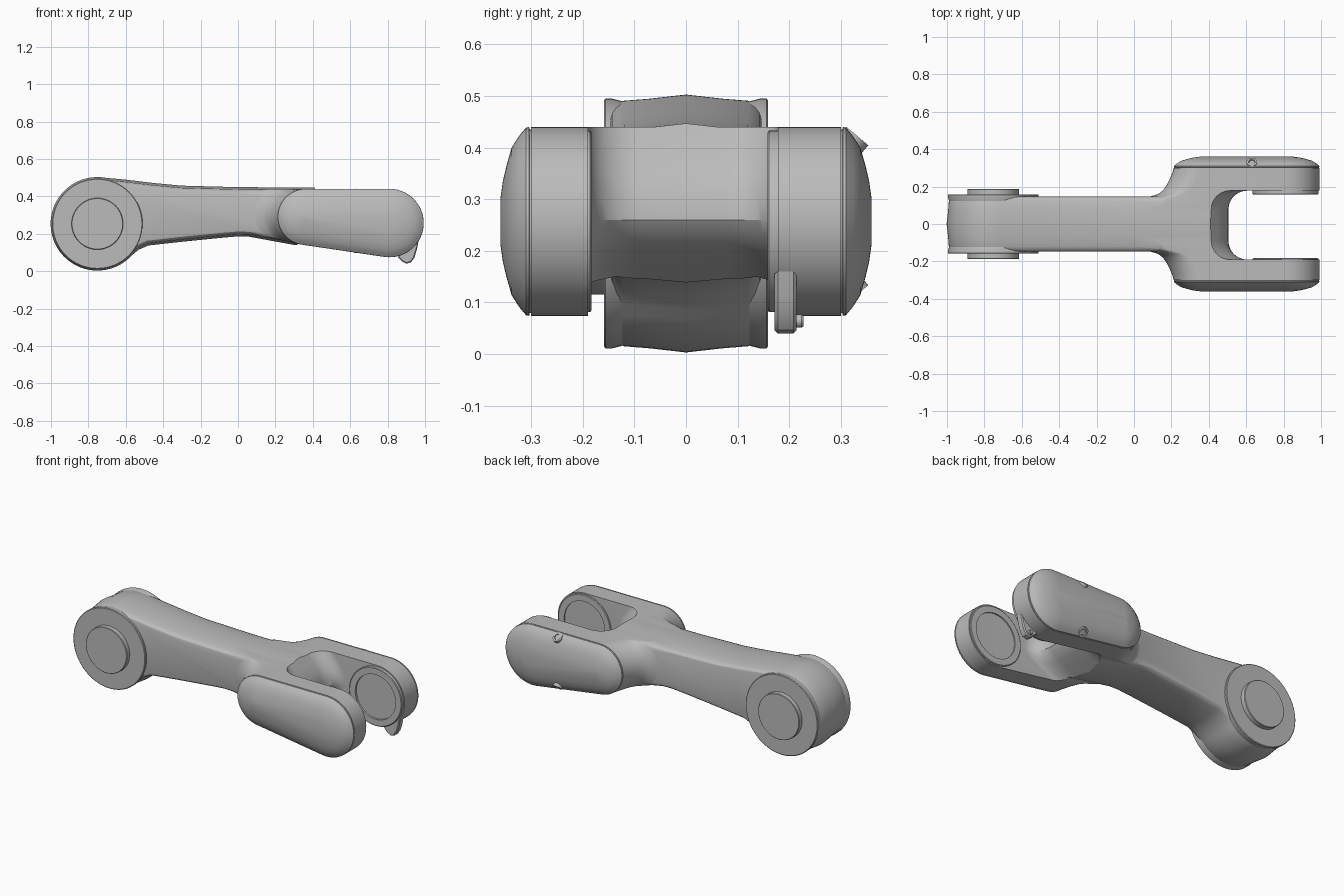
import bpy, bmesh, math
from mathutils import Vector

if "Cube" in bpy.data.objects:
    bpy.data.objects.remove(bpy.data.objects["Cube"])

grey = bpy.data.materials.new("light_grey")
grey.use_nodes = True
GREY = (0.5, 0.5, 0.5, 1)
grey.diffuse_color = GREY
grey.node_tree.nodes["Principled BSDF"].inputs["Base Color"].default_value = GREY


def loft(name, rings):
    """Skin a list of equal-length point rings and cap both ends."""
    bm = bmesh.new()
    loops = [[bm.verts.new(p) for p in ring] for ring in rings]
    n = len(loops[0])
    for a, b in zip(loops, loops[1:]):
        for i in range(n):
            j = (i + 1) % n
            bm.faces.new((a[i], a[j], b[j], b[i]))
    bm.faces.new(loops[0])
    bm.faces.new(loops[-1])
    bmesh.ops.recalc_face_normals(bm, faces=bm.faces)
    mesh = bpy.data.meshes.new(name)
    bm.to_mesh(mesh)
    bm.free()
    mesh.materials.append(grey)
    obj = bpy.data.objects.new(name, mesh)
    bpy.context.collection.objects.link(obj)
    return obj


def activate(obj):
    bpy.ops.object.select_all(action='DESELECT')
    obj.select_set(True)
    bpy.context.view_layer.objects.active = obj


def smooth(obj, angle=28):
    activate(obj)
    bpy.ops.object.shade_smooth_by_angle(angle=math.radians(angle))


def combine(obj, other, operation):
    activate(obj)
    mod = obj.modifiers.new(operation.lower(), 'BOOLEAN')
    mod.operation, mod.object, mod.solver = operation, other, 'EXACT'
    bpy.ops.object.modifier_apply(modifier=mod.name)
    bpy.data.objects.remove(other)


def arc(cx, cz, r, start, end, n):
    steps = [math.radians(start + (end - start) * i / n) for i in range(n + 1)]
    return [(cx + r * math.cos(a), cz + r * math.sin(a)) for a in steps]


def at_y(outline, y):
    return [(x, y, z) for x, z in outline]


def turned(name, cx, cz, profile, n=64):
    """Round part about a y axis; profile is (y, radius) pairs."""
    obj = loft(name, [at_y(arc(cx, cz, r, 0, 360 - 360 / n, n - 1), y)
                      for y, r in profile])
    smooth(obj)
    return obj


def inset(outline, d):
    """Shrink a counterclockwise outline along its averaged normals."""
    pts = [Vector(p) for p in outline]
    result = []
    for i, p in enumerate(pts):
        t = (p - pts[i - 1]).normalized() + (pts[(i + 1) % len(pts)] - p).normalized()
        t.normalize()
        result.append((p.x - t.y * d, p.y + t.x * d))
    return result


def mirrored(layers):
    """Layers outward from the centre become a full stack across y."""
    return [(-y, *v) for y, *v in reversed(layers)] + [(y, *v) for y, *v in layers]


# Beam with the round pivot end and a slight central ridge
PIVOT = (-0.752, 0.253)
beam_outline = arc(*PIVOT, 0.25, 80, 318, 40) + [
    (-0.53, 0.115), (-0.48, 0.137), (-0.3, 0.157), (-0.1, 0.177), (0, 0.186),
    (0.06, 0.184), (0.3, 0.14), (0.55, 0.11), (0.55, 0.447), (0.4, 0.447),
    (0, 0.449), (-0.3, 0.457), (-0.45, 0.471), (-0.6, 0.489)]
beam_layers = mirrored([(0.07, 0.008), (0.12, 0.012), (0.135, 0.018), (0.143, 0.026),
                        (0.146, 0.036)])
beam_layers.insert(len(beam_layers) // 2, (0, 0))
body = loft("arm_body", [at_y(inset(beam_outline, d), y) for y, d in beam_layers])

# Fork: capsule sections whose left end sweeps out into the two arms
EYE = (0.81, 0.257)
EYE_R = 0.183


def capsule(left, d=0):
    bottom = 0.14 + max(0, 0.21 - left) * 0.25
    r = (0.44 - bottom) / 2
    return (arc(left + r, bottom + r, r - d, 90, 262, 24)
            + arc(*EYE, EYE_R - d, 262, 450, 28))


fork_layers = mirrored([(0.1, 0.02), (0.135, 0.05), (0.148, 0.09), (0.16, 0.128),
                        (0.18, 0.155), (0.21, 0.176), (0.25, 0.195), (0.28, 0.207),
                        (0.3, 0.212)])
fork = loft("fork", [at_y(capsule(left), y) for y, left in fork_layers])
combine(body, fork, 'UNION')

# Slot between the arms, with rounded corners and a bulging crotch


def slot_ring(z, tip):
    r, front, back = 0.1, -0.19, 0.178
    pts = [(1.3, back)] + arc(tip + r, back - r, r, 90, 180, 12)
    pts += arc(tip + r, front + r, r, 180, 270, 12) + [(1.3, front)]
    return [(x, y, z) for x, y in pts]


slot = loft("slot_cutter", [slot_ring(z, tip) for z, tip in (
    (-0.05, 0.05), (0.13, 0.29), (0.17, 0.38), (0.2, 0.44), (0.23, 0.485), (0.26, 0.505),
    (0.3, 0.503), (0.35, 0.482), (0.4, 0.445), (0.45, 0.405), (0.55, 0.33))])
slot.hide_render = True
combine(body, slot, 'DIFFERENCE')
smooth(body)

for side, label in ((1, "back"), (-1, "front")):
    # Domed cover on the outside of each fork arm, with a seam groove
    cover = loft(label + "_cover", [at_y(capsule(0.212, d), side * y) for y, d in (
        (0.296, 0.005), (0.303, 0.005), (0.304, 0), (0.31, 0.001), (0.324, 0.018),
        (0.338, 0.04), (0.348, 0.075), (0.355, 0.105), (0.36, 0.14))])
    smooth(cover)

    # Pivot flange and raised boss
    turned(label + "_flange", *PIVOT, [(side * 0.12, 0.236), (side * 0.143, 0.242),
                                       (side * 0.156, 0.242), (side * 0.159, 0.238)])
    turned(label + "_boss", *PIVOT, [(side * 0.15, 0.138), (side * 0.185, 0.138),
                                     (side * 0.188, 0.135)])

    # Bearing ring with a shallow recess on the inside of each arm
    face = 0.158 if side > 0 else 0.183
    turned(label + "_bearing_ring", *EYE, [
        (side * 0.22, 0.176), (side * (face + 0.003), 0.176), (side * face, 0.172),
        (side * face, 0.135), (side * (face + 0.012), 0.135)])

# Release lever hanging below the back arm, with its button
lever_outline = [(0.965, 0.16), (0.9, 0.15), (0.855, 0.075), (0.88, 0.05), (0.9, 0.04),
                 (0.925, 0.047), (0.942, 0.07), (0.955, 0.11)]
lever = loft("lever", [at_y(inset(lever_outline, d), y) for y, d in (
    (0.172, 0.006), (0.178, 0), (0.208, 0), (0.214, 0.006))])
smooth(lever)
turned("lever_button", 0.905, 0.064, [(0.2, 0.013), (0.224, 0.013), (0.228, 0.01)], 24)

# Cover screws on the slanted edge, above and below
for label, z, tilt in (("upper", 0.418, -40), ("lower", 0.12, -140)):
    screw = turned(label + "_screw", 0, 0, [(-0.02, 0.028), (0.006, 0.028),
                                            (0.006, 0.018), (-0.002, 0.016)], 24)
    screw.location = (0.63, 0.328, z)
    screw.rotation_euler.x = math.radians(90 + tilt) if z > 0.2 else math.radians(-50)
